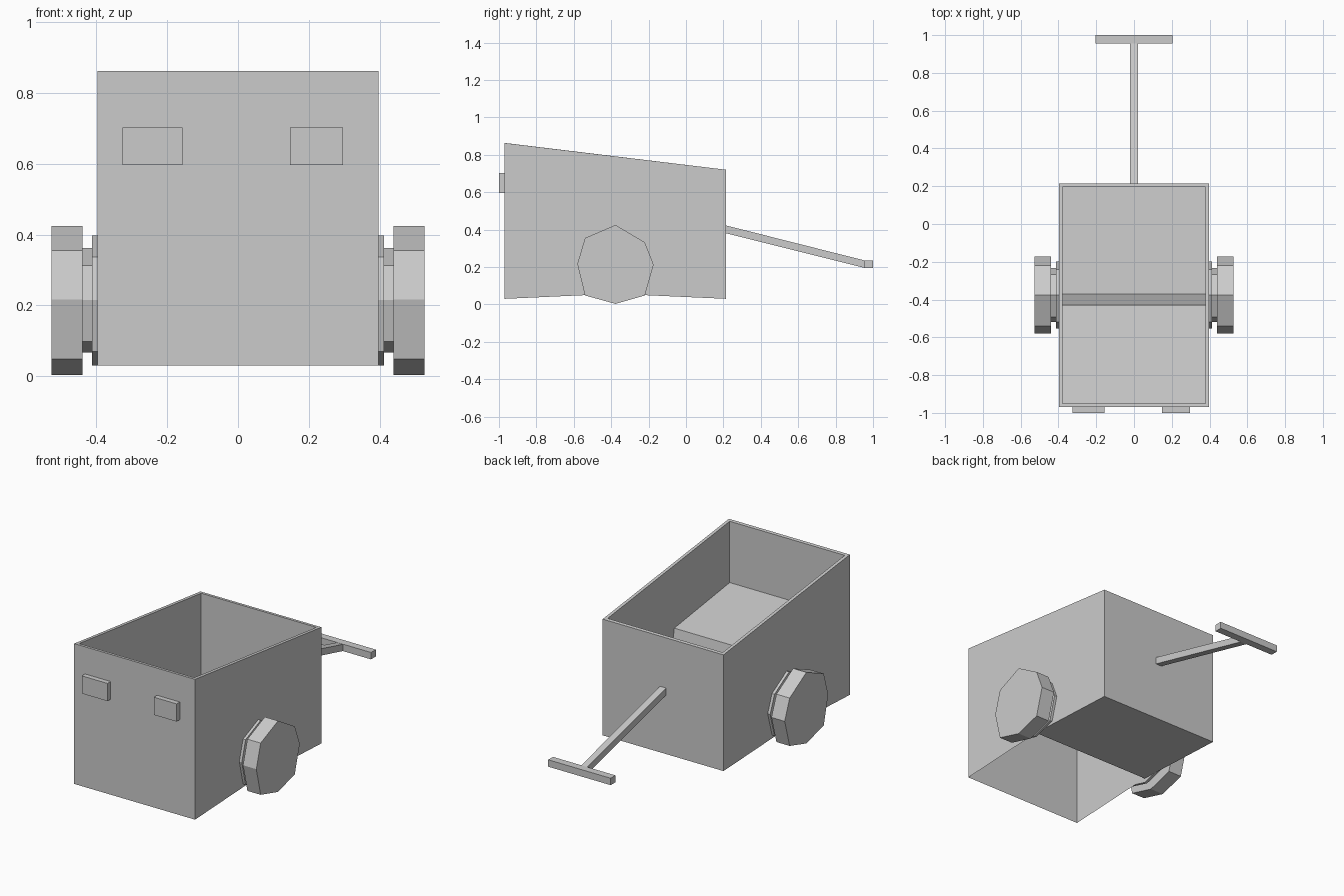
import bpy, bmesh

if "Cube" in bpy.data.objects:
    bpy.data.objects.remove(bpy.data.objects["Cube"])

def make(name, build):
    me = bpy.data.meshes.new(name)
    bm = bmesh.new()
    build(bm)
    bmesh.ops.recalc_face_normals(bm, faces=bm.faces)
    bm.to_mesh(me)
    bm.free()
    ob = bpy.data.objects.new(name, me)
    bpy.context.collection.objects.link(ob)
    return ob

def loop(bm, profile, x):
    return [bm.verts.new((x, y, z)) for y, z in profile]

def prism(name, profile, x0, x1):
    """Closed (y, z) profile extruded along x."""
    def build(bm):
        a, b = loop(bm, profile, x0), loop(bm, profile, x1)
        bm.faces.new(a)
        bm.faces.new(b[::-1])
        for i in range(len(a)):
            j = (i + 1) % len(a)
            bm.faces.new((a[i], b[i], b[j], a[j]))
    return make(name, build)

def box(name, x0, x1, y0, y1, z0, z1):
    return prism(name, [(y0, z0), (y1, z0), (y1, z1), (y0, z1)], x0, x1)

# Cart body: outer walls, open under the seat, joined at the rim to an inner tub
OUTER = [(.215, .72), (.215, .03), (-.38, .057), (-.97, .03), (-.97, .863)]
INNER = [(.195, .722), (.195, .05), (-.37, .077), (-.43, .425), (-.95, .497), (-.95, .861)]

def body(bm):
    def shell(profile, w, skip):
        r, l = loop(bm, profile, w), loop(bm, profile, -w)
        bm.faces.new(r)
        bm.faces.new(l[::-1])
        for i in range(len(r) - 1):
            if i not in skip:
                bm.faces.new((r[i], l[i], l[i + 1], r[i + 1]))
        return [r[0], l[0], l[-1], r[-1]]
    o = shell(OUTER, .397, {2})
    n = shell(INNER, .378, set())
    for i in range(4):
        j = (i + 1) % 4
        bm.faces.new((o[i], o[j], n[j], n[i]))
make("cart_body", body)

# Eight-sided wheels, each with a stepped hub against the body
CY, CZ = -.377, .214
WHEEL = [(0, .211), (-.163, .141), (-.204, .002), (-.163, -.166),
         (0, -.211), (.157, -.166), (.204, -.002), (.157, .118)]
for side, s in (("right", 1), ("left", -1)):
    for part, k, x0, x1 in (("wheel", 1, .44, .527),
                            ("hub", .7, .413, .44),
                            ("hub_plate", .87, .397, .413)):
        prism(f"{side}_{part}", [(CY + y * k, CZ + z * k) for y, z in WHEEL], s * x0, s * x1)

# Small blocks on the front panel
box("left_front_block", -.326, -.157, -1, -.97, .597, .702)
box("right_front_block", .147, .297, -1, -.97, .597, .702)

# Pull handle
prism("handle_shaft", [(.215, .38), (.955, .195), (.955, .235), (.215, .422)], -.02, .02)
box("handle_crossbar", -.205, .205, .955, 1, .195, .236)
